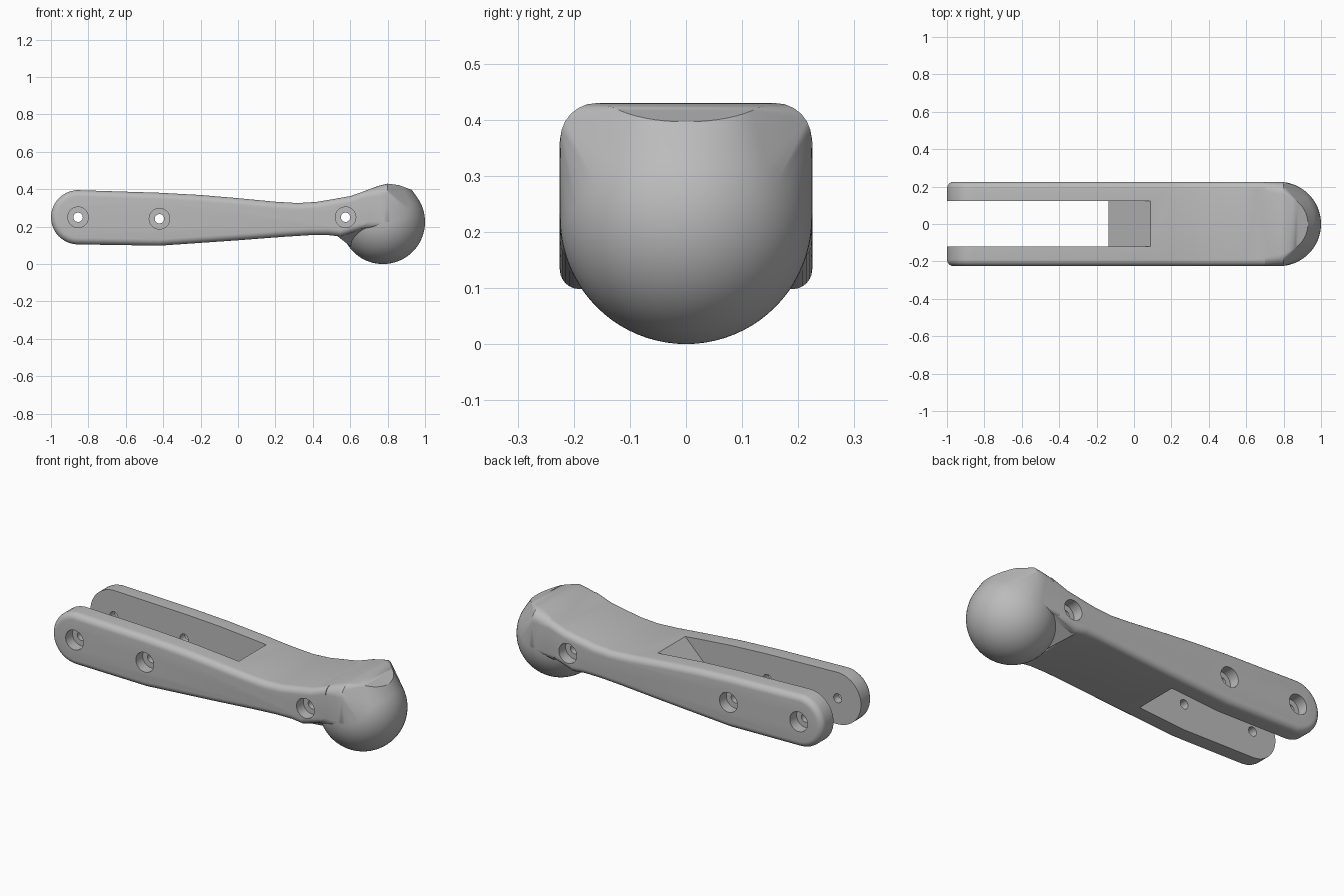
import bpy, bmesh, math
from mathutils import Vector

cube = bpy.data.objects.get("Cube")
if cube:
    bpy.data.objects.remove(cube, do_unlink=True)

HALF = 0.225                       # half width of the lever and ball radius
CENTRE = Vector((0.775, 0, 0.225))

grey = bpy.data.materials.new("plain grey")
grey.use_nodes = True
grey.diffuse_color = (0.5, 0.5, 0.5, 1)
grey.node_tree.nodes["Principled BSDF"].inputs["Base Color"].default_value = (0.5, 0.5, 0.5, 1)


def to_object(bm, name):
    bmesh.ops.recalc_face_normals(bm, faces=bm.faces[:])
    mesh = bpy.data.meshes.new(name)
    bm.to_mesh(mesh)
    bm.free()
    mesh.materials.append(grey)
    ob = bpy.data.objects.new(name, mesh)
    bpy.context.collection.objects.link(ob)
    return ob


def extrude_profile(name, points, y0, y1):
    bm = bmesh.new()
    face = bm.faces.new([bm.verts.new((x, y0, z)) for x, z in points])
    out = bmesh.ops.extrude_face_region(bm, geom=[face])
    moved = [v for v in out["geom"] if isinstance(v, bmesh.types.BMVert)]
    bmesh.ops.translate(bm, verts=moved, vec=(0, y1 - y0, 0))
    return to_object(bm, name)


def hull(name, points):
    bm = bmesh.new()
    for p in points:
        bm.verts.new(p)
    out = bmesh.ops.convex_hull(bm, input=bm.verts[:])
    loose = [v for v in out["geom_interior"] if isinstance(v, bmesh.types.BMVert)]
    bmesh.ops.delete(bm, geom=loose, context="VERTS")
    return to_object(bm, name)


def apply_modifiers(ob):
    bpy.context.view_layer.update()
    evaluated = ob.evaluated_get(bpy.context.evaluated_depsgraph_get())
    mesh = bpy.data.meshes.new_from_object(evaluated)
    ob.modifiers.clear()
    ob.data = mesh


def combine(ob, other, operation):
    mod = ob.modifiers.new("combine", "BOOLEAN")
    mod.object, mod.operation, mod.solver = other, operation, "EXACT"
    apply_modifiers(ob)
    bpy.data.objects.remove(other, do_unlink=True)


# Upper and lower edges of the arm, with a soft curve through the points
TOP = [(-0.86, 0.395), (-0.42, 0.381), (-0.2, 0.369), (0, 0.352), (0.2, 0.333),
       (0.32, 0.326), (0.42, 0.332), (0.52, 0.349), (0.6, 0.363), (0.68, 0.391),
       (0.745, 0.416), (0.8, 0.43), (0.86, 0.422), (0.93, 0.396)]
BOTTOM = [(0.7, 0.195), (0.55, 0.147), (0.48, 0.155), (0.38, 0.154),
          (0.25, 0.146), (0, 0.127), (-0.42, 0.098), (-0.86, 0.105)]


def top_z(x):
    x = max(TOP[0][0], min(x, 1.0))
    for (x0, z0), (x1, z1) in zip(TOP, TOP[1:]):
        if x <= x1:
            break
    return z0 + (z1 - z0) * (x - x0) / (x1 - x0)


# Arm with a round free end and softened outer edges
round_end = [(-0.855 + 0.145 * math.cos(a), 0.25 + 0.145 * math.sin(a))
             for a in [math.radians(265 - 10 * i) for i in range(18)]]
arm_top = [p for p in TOP if p[0] < 0.7] + [(0.7, top_z(0.7))]
lever = extrude_profile("ball_lever", arm_top + BOTTOM + round_end, -HALF, HALF)
bm = bmesh.new()
bm.from_mesh(lever.data)
rim = [e for e in bm.edges if abs(e.verts[0].co.y - e.verts[1].co.y) < 1e-5
       and max(v.co.x for v in e.verts) < 0.71
       and not (e.verts[0].co.x > 0.69 and e.verts[1].co.x > 0.69)]
bmesh.ops.bevel(bm, geom=rim, offset=0.035, segments=6, profile=0.5, affect="EDGES")
bm.to_mesh(lever.data)
bm.free()

# Ball, trimmed along the top by the arm's upper edge
bm = bmesh.new()
bmesh.ops.create_uvsphere(bm, u_segments=64, v_segments=40, radius=HALF)
for v in bm.verts:
    v.co += CENTRE
    v.co.z = min(v.co.z, top_z(v.co.x) - 0.003)
ball_points = [v.co.copy() for v in bm.verts]
ball = to_object(bm, "ball")

# Shoulder blending the arm into the upper half of the ball
points = [p for p in ball_points if p.x > 0.77 and p.z > 0.22]
for i in range(7):
    x = 0.66 + 0.023 * i
    fillet = 0.037 + 0.2 * (x - 0.66)
    for side in (-1, 1):
        points.append((x, side * (HALF - 0.001), 0.19 + 0.25 * (x - 0.66)))
        for k in range(7):
            a = math.radians(15 * k)
            points.append((x, side * (HALF - 0.001 - fillet * (1 - math.cos(a))),
                           top_z(x) - fillet * (1 - math.sin(a))))
for i in range(25):
    a = math.radians(-84 + 7 * i)
    x = CENTRE.x + 0.155 * math.cos(a)
    points.append((x, 0.155 * math.sin(a), top_z(x)))
shoulder = hull("shoulder", points)

# Faceted web under the neck
web_points = []
for s in (-1, 1):
    web_points += [(0.53, s * 0.19, 0.15), (0.56, s * 0.2, 0.17), (0.76, s * 0.223, 0.223),
                   (0.605, s * 0.06, 0.092), (0.7, s * 0.1, 0.25)]
web = hull("neck_web", web_points)

for part in (shoulder, ball, web):
    combine(lever, part, "UNION")

# Fork slot with a sloping inner end
slot = extrude_profile("slot_cutter",
                       [(-1.2, -0.1), (-0.355, -0.1), (0.345, 0.6), (-1.2, 0.6)],
                       -0.12, 0.123)
combine(lever, slot, "DIFFERENCE")


# Counterbored cross holes
def bore(x, z, radius, y0, y1):
    ring = [(x + radius * math.cos(math.tau * i / 32), z + radius * math.sin(math.tau * i / 32))
            for i in range(32)]
    combine(lever, extrude_profile("bore_cutter", ring, y0, y1), "DIFFERENCE")


for x, z in [(-0.855, 0.25), (-0.42, 0.242), (0.575, 0.25)]:
    bore(x, z, 0.025, -0.4, 0.4)
    for s in (-1, 1):
        bore(x, z, 0.055, *sorted((s * 0.165, s * 0.4)))

# Smooth shading with crisp edges
bpy.ops.object.select_all(action="DESELECT")
lever.select_set(True)
bpy.context.view_layer.objects.active = lever
bpy.ops.object.shade_smooth_by_angle(angle=math.radians(28))
